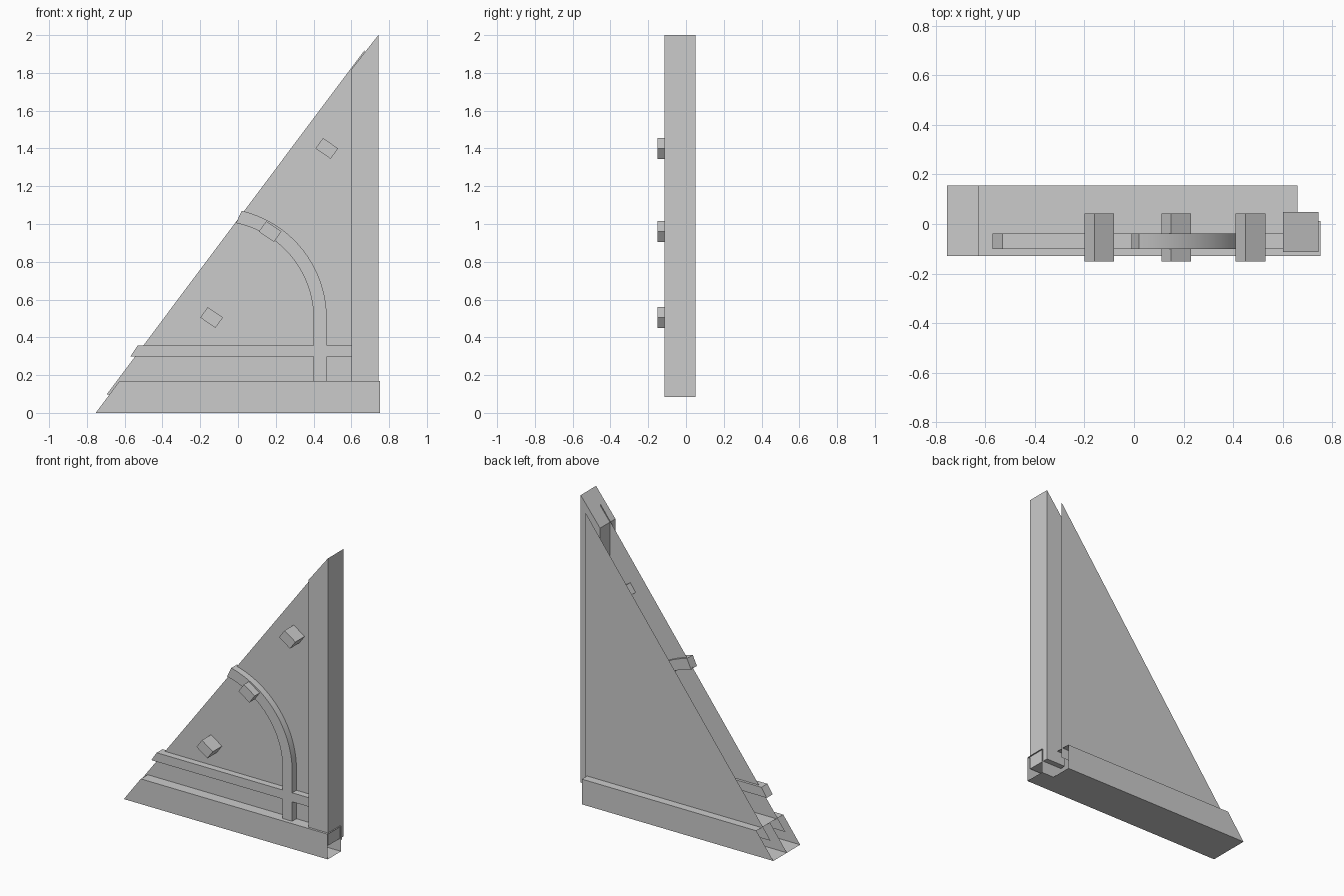
import bpy, bmesh
from math import cos, sin, radians

if "Cube" in bpy.data.objects:
    bpy.data.objects.remove(bpy.data.objects["Cube"])


def prism(name, pts, y0, y1, skip=(), front=True, back=True, smooth=False):
    """Extrude an x-z outline from y0 to y1; skip leaves outline edges open."""
    bm = bmesh.new()
    a = [bm.verts.new((x, y0, z)) for x, z in pts]
    b = [bm.verts.new((x, y1, z)) for x, z in pts]
    if front:
        bm.faces.new(a)
    if back:
        bm.faces.new(b[::-1])
    n = len(pts)
    for i in range(n):
        if i not in skip:
            j = (i + 1) % n
            bm.faces.new((a[j], a[i], b[i], b[j]))
    return finish(name, bm, smooth)


def finish(name, bm, smooth=False):
    me = bpy.data.meshes.new(name)
    bm.to_mesh(me)
    bm.free()
    ob = bpy.data.objects.new(name, me)
    bpy.context.collection.objects.link(ob)
    if smooth:
        bpy.context.view_layer.objects.active = ob
        ob.select_set(True)
        bpy.ops.object.shade_smooth_by_angle(angle=radians(30))
        ob.select_set(False)
    return ob


def sheet(name, pts, y):
    """Single flat face in the x-z plane."""
    bm = bmesh.new()
    bm.faces.new([bm.verts.new((x, y, z)) for x, z in pts])
    return finish(name, bm)


# Base rails: two open-ended box tubes side by side, mitred at the low end
def rail(name, x1, y0, y1, front):
    outline = [(-0.753, 0), (x1, 0), (x1, 0.168), (-0.628, 0.168)]
    prism(name, outline, y0, y1, skip=(1, 3), front=front)


rail("front_base_rail", 0.752, -0.128, 0.012, True)
rail("back_base_rail", 0.66, 0.012, 0.155, False)

# Upright post with sloping top
prism("upright_post", [(0.6, 0.083), (0.743, 0.083), (0.743, 2.0), (0.6, 1.818)],
      -0.113, 0.049)

# Two thin triangular panels
triangle = [(-0.695, 0.098), (0.67, 0.098), (0.67, 1.92)]
sheet("front_panel", triangle, -0.055)
sheet("back_panel", triangle, 0.1)

# Horizontal bar
prism("cross_bar", [(-0.57, 0.298), (0.65, 0.298), (0.65, 0.358), (-0.53, 0.358)],
      -0.1, -0.038)

# Curved brace: straight foot turning into an arc
cx, cz, steps = -0.116, 0.5, 20


def arc(r, end):
    return [(cx + r * cos(radians(end * i / steps)), cz + r * sin(radians(end * i / steps)))
            for i in range(steps + 1)]


outer, inner = arc(0.586, 76.6), arc(0.516, 78.2)
bm = bmesh.new()
rings = []
for (ox, oz), (ix, iz) in zip([(0.47, 0.1)] + outer, [(0.4, 0.1)] + inner):
    rings.append([bm.verts.new(p) for p in
                  ((ox, -0.1, oz), (ox, -0.038, oz), (ix, -0.038, iz), (ix, -0.1, iz))])
for r, s in zip(rings, rings[1:]):
    for k in range(4):
        m = (k + 1) % 4
        bm.faces.new((r[k], r[m], s[m], s[k]))
bm.faces.new(rings[0])
bm.faces.new(rings[-1][::-1])
bmesh.ops.recalc_face_normals(bm, faces=bm.faces)
finish("curved_brace", bm, smooth=True)

# Pegs square to the sloping edge
for i, (x, z) in enumerate([(-0.14, 0.505), (0.17, 0.96), (0.47, 1.4)]):
    corners = [(-0.06, 0.0), (0.02, -0.055), (0.06, 0.0), (-0.02, 0.055)]
    prism(f"peg_{i + 1}", [(x + dx, z + dz) for dx, dz in corners], -0.152, 0.042)
